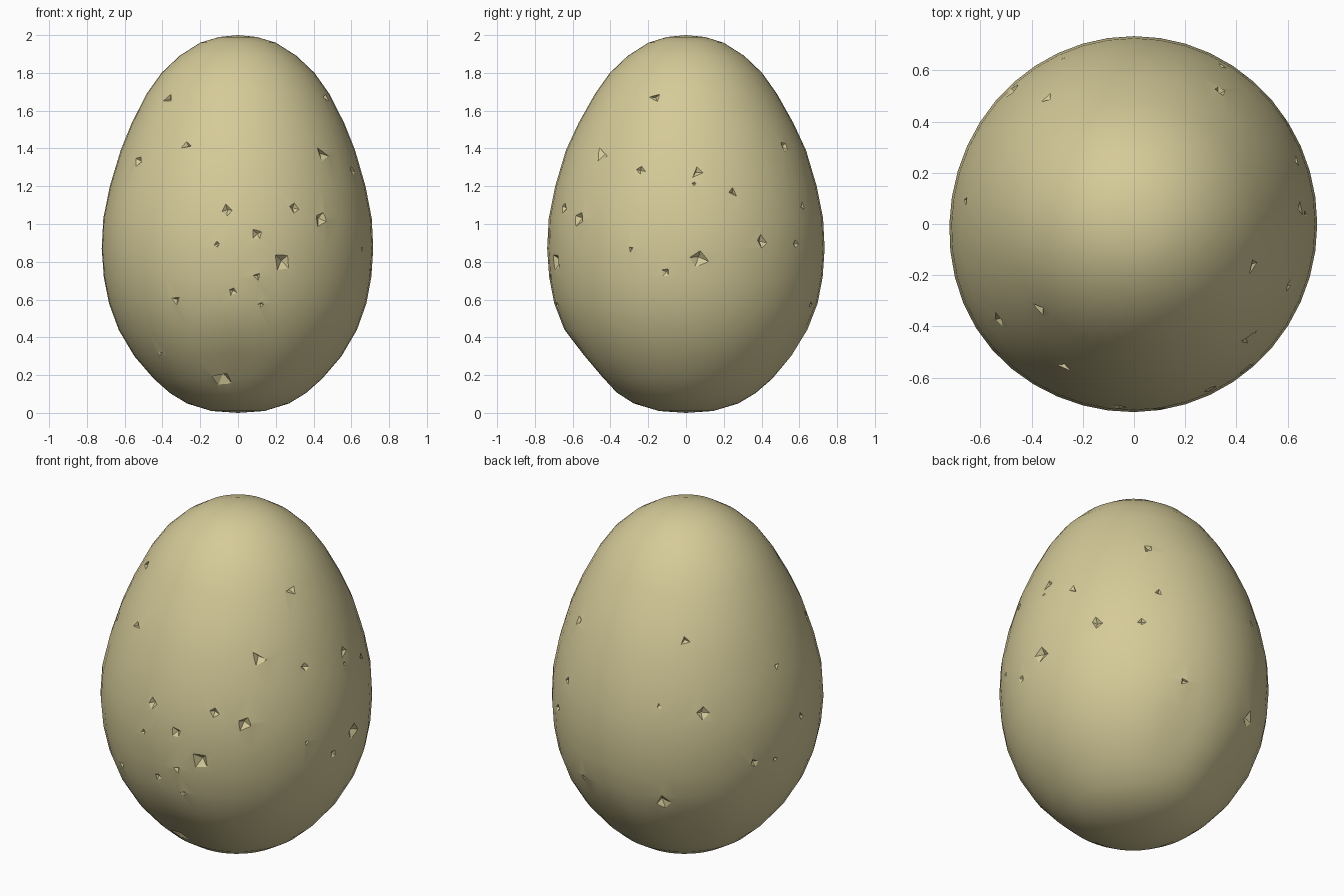
import bpy, bmesh, math, random
from mathutils import Vector
from mathutils.bvhtree import BVHTree

if "Cube" in bpy.data.objects:
    bpy.data.objects.remove(bpy.data.objects["Cube"])

random.seed(4)

shell_mat = bpy.data.materials.new("pale cream stone")
shell_mat.diffuse_color = (0.66, 0.59, 0.315, 1)
shell_mat.use_nodes = True
shell_mat.node_tree.nodes["Principled BSDF"].inputs["Base Color"].default_value = shell_mat.diffuse_color

# Egg outline: (radius, height) between the two poles
PROFILE = [(0.14, 0.010), (0.27, 0.050), (0.36, 0.105), (0.445, 0.18), (0.548, 0.30),
           (0.63, 0.44), (0.68, 0.58), (0.706, 0.72), (0.716, 0.87), (0.708, 1.03),
           (0.675, 1.20), (0.62, 1.39), (0.562, 1.535), (0.483, 1.69), (0.405, 1.80),
           (0.31, 1.89), (0.20, 1.96), (0.10, 1.99)]
SEGMENTS = 44

# Gentle hand-shaped unevenness: (centre, spread, outward amount)
LUMPS = [((-.60, -.42, .90), .40, .018), ((0, -.52, .25), .15, -.025),
         ((.15, .60, .35), .13, -.022), ((-.35, .48, .27), .14, -.02)]


def shaped(x, y, z):
    p = Vector((x, y, z))
    out = Vector((x, y, (z - 0.9) * 0.6)).normalized()
    push = sum(amt * math.exp(-((p - Vector(c)).length / s) ** 2) for c, s, amt in LUMPS)
    return p + out * push


def build_egg():
    bm = bmesh.new()
    rings = []
    for r, z in PROFILE:
        depth = 1.025 - 0.03 * min(1, max(0, (z - 1.4) / 0.3))
        rings.append([bm.verts.new(shaped(r * math.cos(2 * math.pi * i / SEGMENTS),
                                          depth * r * math.sin(2 * math.pi * i / SEGMENTS), z))
                      for i in range(SEGMENTS)])
    bottom, top = bm.verts.new((0, 0, 0)), bm.verts.new((0, 0, 2))
    for i in range(SEGMENTS):
        j = (i + 1) % SEGMENTS
        bm.faces.new((bottom, rings[0][j], rings[0][i]))
        bm.faces.new((top, rings[-1][i], rings[-1][j]))
        for a, b in zip(rings, rings[1:]):
            bm.faces.new((a[i], a[j], b[j], b[i]))
    bmesh.ops.recalc_face_normals(bm, faces=bm.faces)
    return bm


bm = build_egg()
tree = BVHTree.FromBMesh(bm)
mesh = bpy.data.meshes.new("egg_shell")
bm.to_mesh(mesh)
bm.free()
egg = bpy.data.objects.new("egg_shell", mesh)
bpy.context.collection.objects.link(egg)
mesh.materials.append(shell_mat)

# Chips, placed by looking from a side: azimuth, elevation, [(across, up, radius)]
CHIPS = [
    (-90, 0, [(-.37, 1.66, .032), (-.27, 1.41, .03), (-.53, 1.33, .03), (.45, 1.37, .04),
              (.44, 1.02, .042), (.30, 1.08, .03), (-.06, 1.07, .03), (.10, .94, .03),
              (-.11, .89, .015), (.23, .79, .048), (.10, .72, .025), (-.03, .64, .02),
              (.12, .57, .016), (-.33, .59, .025), (-.41, .31, .018), (-.08, .18, .05)]),
    (0, 0, [(-.16, 1.67, .03), (-.24, 1.28, .027), (.06, 1.27, .03), (.04, 1.21, .012),
            (.25, 1.16, .026), (.52, 1.41, .028), (.62, 1.09, .022), (.58, .89, .022),
            (.40, .90, .035), (.07, .81, .046), (-.11, .74, .022), (-.29, .865, .016),
            (.66, .57, .022)]),
    (125, 25, [(-.005, 1.165, .026), (-.143, .815, .016), (.095, .77, .036),
               (-.127, .295, .045), (.366, .51, .024), (.477, .53, .015),
               (.488, 1.03, .018), (.615, .76, .025)]),
]

# One cutter mesh made of small irregular, lopsided pyramids pointing inward
cut = bmesh.new()
for az, el, spots in CHIPS:
    a, e = math.radians(az), math.radians(el)
    toward = Vector((math.cos(a) * math.cos(e), math.sin(a) * math.cos(e), math.sin(e)))
    across = Vector((-math.sin(a), math.cos(a), 0))
    up = toward.cross(across)
    for h, v, size in spots:
        start = Vector((0, 0, 1)) + across * h + up * (v - 1) + toward * 4
        loc, normal, _, _ = tree.ray_cast(start, -toward)
        if loc is None:
            continue
        high = (Vector((0, 0, 1)) - normal * normal.z).normalized()
        side = normal.cross(high)
        n = random.choice((3, 4))
        turn = random.uniform(0, 6.28)
        # deepest point sits near the upper rim, so the floor slopes outward below
        tip = cut.verts.new(loc - normal * size * 0.6 + high * size * 0.3
                            + side * random.uniform(-.3, .3) * size)
        rim = []
        for k in range(n):
            t = turn + 2 * math.pi * (k + random.uniform(-.2, .2)) / n
            rr = size * 1.6 * random.uniform(.85, 1.2)
            rim.append(cut.verts.new(loc + normal * size * 0.35
                                     + (side * math.cos(t) + high * math.sin(t)) * rr))
        cut.faces.new(rim)
        for k in range(n):
            cut.faces.new((tip, rim[(k + 1) % n], rim[k]))
bmesh.ops.recalc_face_normals(cut, faces=cut.faces)
cut_mesh = bpy.data.meshes.new("chip_cutter")
cut.to_mesh(cut_mesh)
cut.free()
cut_mesh.materials.append(shell_mat)
cutter = bpy.data.objects.new("chip_cutter", cut_mesh)
bpy.context.collection.objects.link(cutter)

# Carve the chips, then shade smooth with crisp chip edges
bpy.context.view_layer.objects.active = egg
egg.select_set(True)
mod = egg.modifiers.new("chips", 'BOOLEAN')
mod.operation = 'DIFFERENCE'
mod.solver = 'EXACT'
mod.object = cutter
bpy.ops.object.modifier_apply(modifier=mod.name)
bpy.data.objects.remove(cutter)
bpy.ops.object.shade_smooth_by_angle(angle=math.radians(28))
